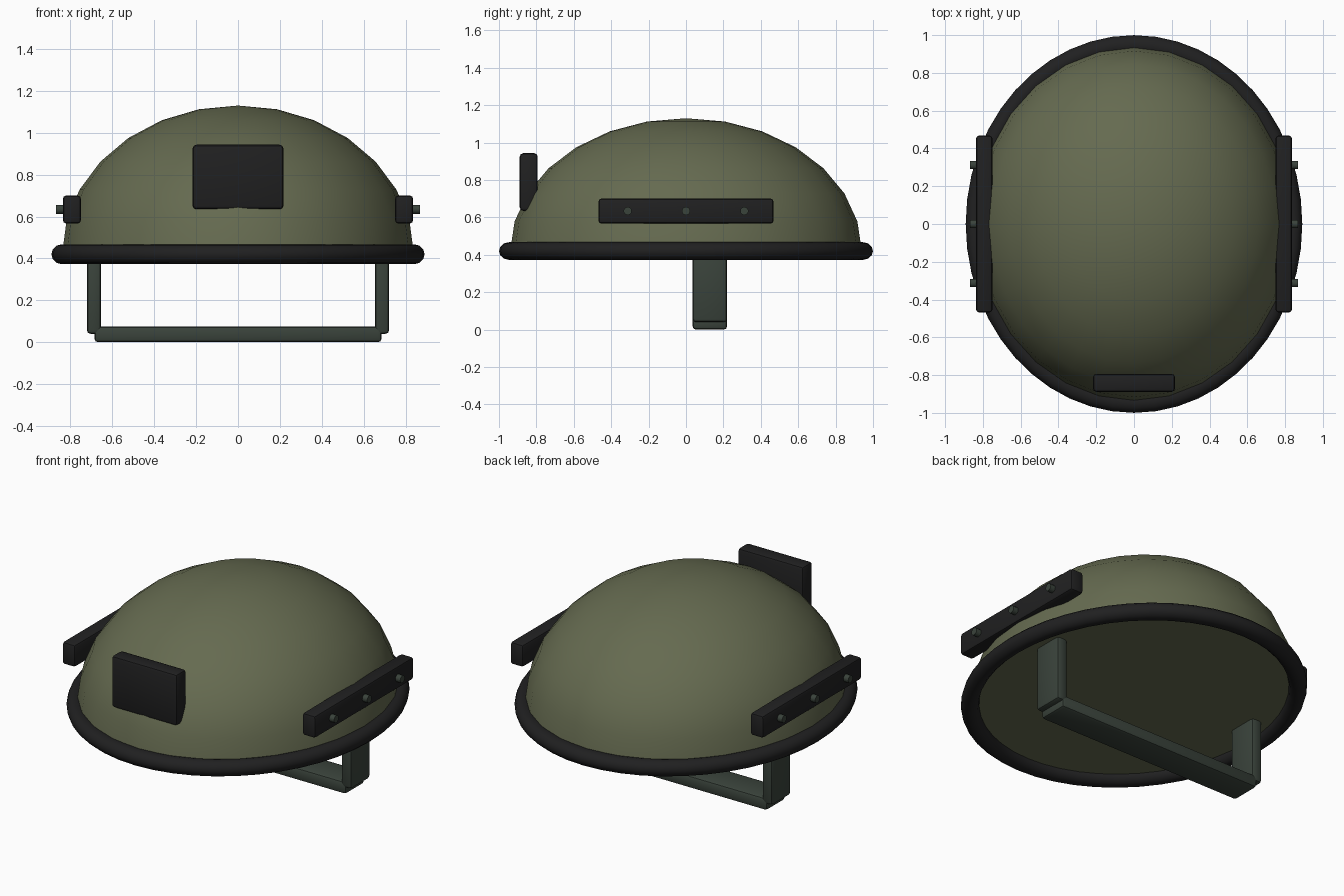
import bpy, bmesh, math
from mathutils import Matrix

if "Cube" in bpy.data.objects:
    bpy.data.objects.remove(bpy.data.objects["Cube"])


def material(name, rgb):
    m = bpy.data.materials.new(name)
    m.diffuse_color = (*rgb, 1)
    m.use_nodes = True
    m.node_tree.nodes["Principled BSDF"].inputs["Base Color"].default_value = m.diffuse_color
    return m


OLIVE = material("olive", (0.13, 0.145, 0.08))
BLACK = material("black", (0.0145, 0.0145, 0.015))
STRAP = material("dark grey green", (0.042, 0.056, 0.044))


def add(name, bm, mat, angle=35):
    bmesh.ops.recalc_face_normals(bm, faces=bm.faces)
    me = bpy.data.meshes.new(name)
    bm.to_mesh(me)
    bm.free()
    me.materials.append(mat)
    ob = bpy.data.objects.new(name, me)
    bpy.context.collection.objects.link(ob)
    bpy.ops.object.select_all(action='DESELECT')
    ob.select_set(True)
    bpy.context.view_layer.objects.active = ob
    bpy.ops.object.shade_smooth_by_angle(angle=math.radians(angle))
    return ob


def box(name, lo, hi, mat, bevel=0.018):
    size = [b - a for a, b in zip(lo, hi)]
    mid = [(a + b) / 2 for a, b in zip(lo, hi)]
    bm = bmesh.new()
    bmesh.ops.create_cube(bm, size=1, matrix=Matrix.Translation(mid) @ Matrix.Diagonal((*size, 1)))
    bmesh.ops.bevel(bm, geom=bm.edges[:], offset=bevel, segments=2, profile=0.5, affect='EDGES')
    return add(name, bm, mat)


RIM_Z = 0.42

# Shell: upper half of a stretched sphere, closed flat underneath
bm = bmesh.new()
bmesh.ops.create_uvsphere(bm, u_segments=28, v_segments=14, radius=1)
bmesh.ops.rotate(bm, verts=bm.verts, matrix=Matrix.Rotation(0, 3, 'Z'))
bmesh.ops.delete(bm, geom=[v for v in bm.verts if v.co.z < -0.01], context='VERTS')
bmesh.ops.holes_fill(bm, edges=[e for e in bm.edges if e.is_boundary])
bmesh.ops.transform(bm, verts=bm.verts,
                    matrix=Matrix.Translation((0, 0, RIM_Z)) @ Matrix.Diagonal((0.84, 0.94, 0.71, 1)))
add("shell", bm, OLIVE)

# Rim: stretched ring around the shell edge
bpy.ops.mesh.primitive_torus_add(major_segments=48, minor_segments=12,
                                 major_radius=0.844, minor_radius=0.047, location=(0, 0, RIM_Z))
rim = bpy.context.object
rim.name = "rim"
rim.scale.y = 1.122
rim.data.materials.append(BLACK)
bpy.ops.object.shade_smooth()

# Front mounting plate
box("front_plate", (-0.217, -0.889, 0.635), (0.217, -0.793, 0.943), BLACK)

# Side rails with bolts, and strap posts
for s, side in ((1, "right"), (-1, "left")):
    xs = sorted((s * 0.75, s * 0.836))
    box(side + "_rail", (xs[0], -0.468, 0.567), (xs[1], 0.468, 0.70), BLACK, 0.015)
    for i in (-1, 0, 1):
        bm = bmesh.new()
        bmesh.ops.create_cone(bm, cap_ends=True, segments=12, radius1=0.022, radius2=0.022, depth=0.06,
                              matrix=Matrix.Translation((s * 0.838, i * 0.312, 0.634))
                              @ Matrix.Rotation(math.pi / 2, 4, 'Y'))
        add(f"{side}_bolt_{i + 2}", bm, STRAP)
    xs = sorted((s * 0.653, s * 0.722))
    box(side + "_strap", (xs[0], 0.035, 0.04), (xs[1], 0.22, 0.46), STRAP)

# Chin strap bar
box("chin_strap", (-0.686, 0.035, 0.0), (0.686, 0.22, 0.075), STRAP)
